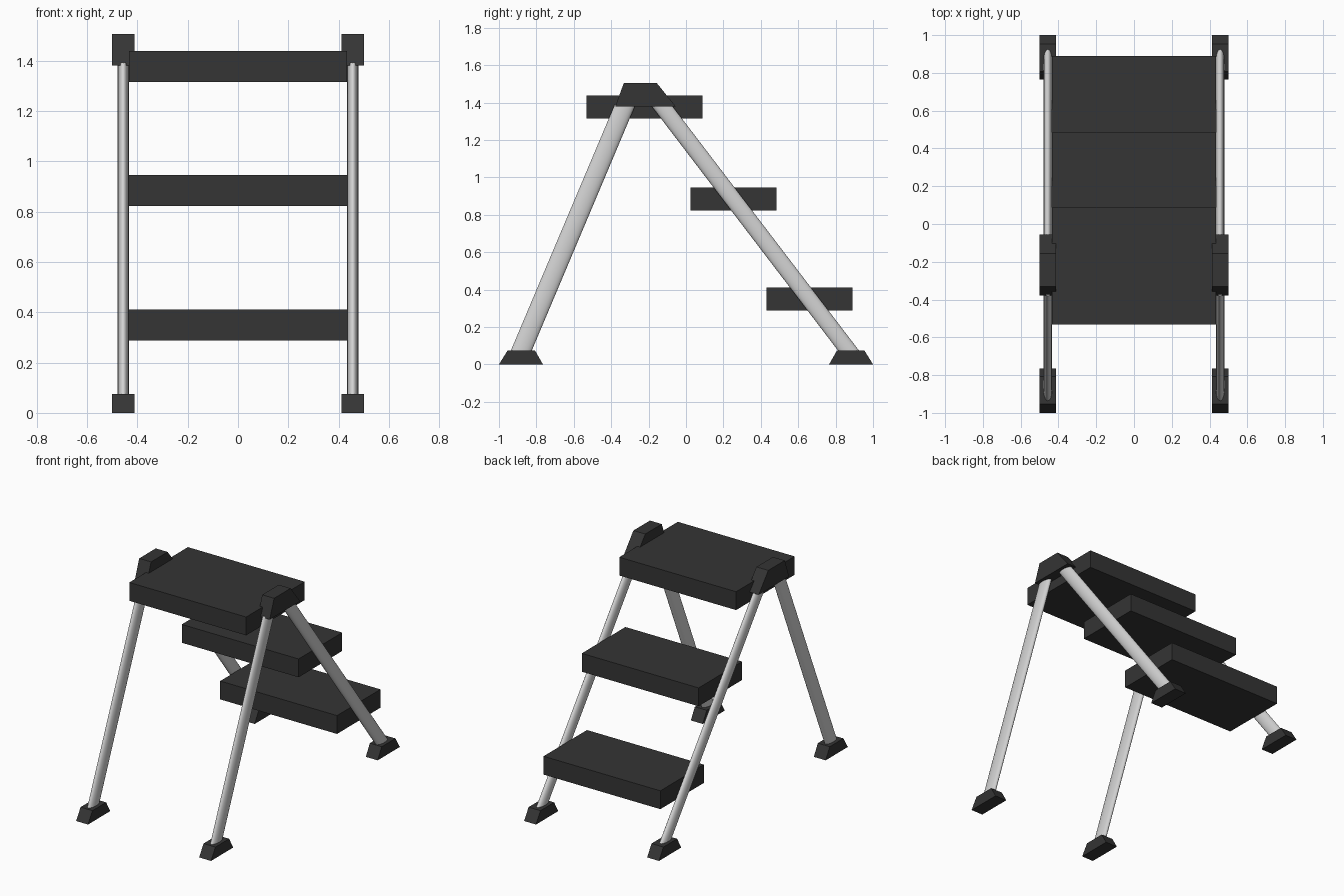
import bpy, bmesh, math

if "Cube" in bpy.data.objects:
    bpy.data.objects.remove(bpy.data.objects["Cube"])


def material(name, value):
    m = bpy.data.materials.new(name)
    m.diffuse_color = (value, value, value, 1)
    m.use_nodes = True
    m.node_tree.nodes["Principled BSDF"].inputs["Base Color"].default_value = m.diffuse_color
    return m


DARK = material("dark grey plastic", 0.035)
METAL = material("light grey metal", 0.65)


def loft(name, lower, upper, mat):
    """Solid between two matching rings of points."""
    bm = bmesh.new()
    a = [bm.verts.new(p) for p in lower]
    b = [bm.verts.new(p) for p in upper]
    n = len(a)
    bm.faces.new(a[::-1])
    bm.faces.new(b)
    for i in range(n):
        j = (i + 1) % n
        bm.faces.new((a[i], a[j], b[j], b[i]))
    bmesh.ops.recalc_face_normals(bm, faces=bm.faces)
    mesh = bpy.data.meshes.new(name)
    bm.to_mesh(mesh)
    bm.free()
    mesh.materials.append(mat)
    obj = bpy.data.objects.new(name, mesh)
    bpy.context.collection.objects.link(obj)
    return obj


def rect(x0, x1, y0, y1, z):
    return [(x0, y0, z), (x1, y0, z), (x1, y1, z), (x0, y1, z)]


def oval(cx, cy, z, rx=0.022, ry=0.056, n=24):
    return [(cx + rx * math.cos(2 * math.pi * i / n),
             cy + ry * math.sin(2 * math.pi * i / n), z) for i in range(n)]


# Treads: front edge, back edge, bottom height
for name, y0, y1, z in (("top_step", -0.532, 0.088, 1.315),
                        ("middle_step", 0.023, 0.485, 0.822),
                        ("lower_step", 0.43, 0.89, 0.287)):
    loft(name, rect(-0.433, 0.433, y0, y1, z),
         rect(-0.433, 0.433, y0, y1, z + 0.123), DARK)

for side, s in (("left", -1), ("right", 1)):
    x0, x1 = sorted((s * 0.412, s * 0.5))

    # Joint cap where the two legs meet
    loft(side + "_joint_cap", rect(x0, x1, -0.378, -0.056, 1.38),
         rect(x0, x1, -0.332, -0.157, 1.505), DARK)

    # Oval tube legs, and feet tapering towards the top
    for end, e, low, high in (("front", -1, -0.88, -0.329),
                              ("back", 1, 0.868, -0.128)):
        slope = (high - low) / (1.38 - 0.075)
        leg = loft(f"{side}_{end}_leg",
                   oval(s * 0.456, low - slope * 0.02, 0.055),
                   oval(s * 0.456, high + slope * 0.01, 1.39), METAL)
        bpy.ops.object.select_all(action='DESELECT')
        leg.select_set(True)
        bpy.context.view_layer.objects.active = leg
        bpy.ops.object.shade_smooth_by_angle(angle=math.radians(50))

        ya, yb = sorted((e * 0.765, e * 1.0))
        yc, yd = sorted((e * 0.808, e * 0.953))
        loft(f"{side}_{end}_foot", rect(x0, x1, ya, yb, 0),
             rect(x0, x1, yc, yd, 0.075), DARK)
